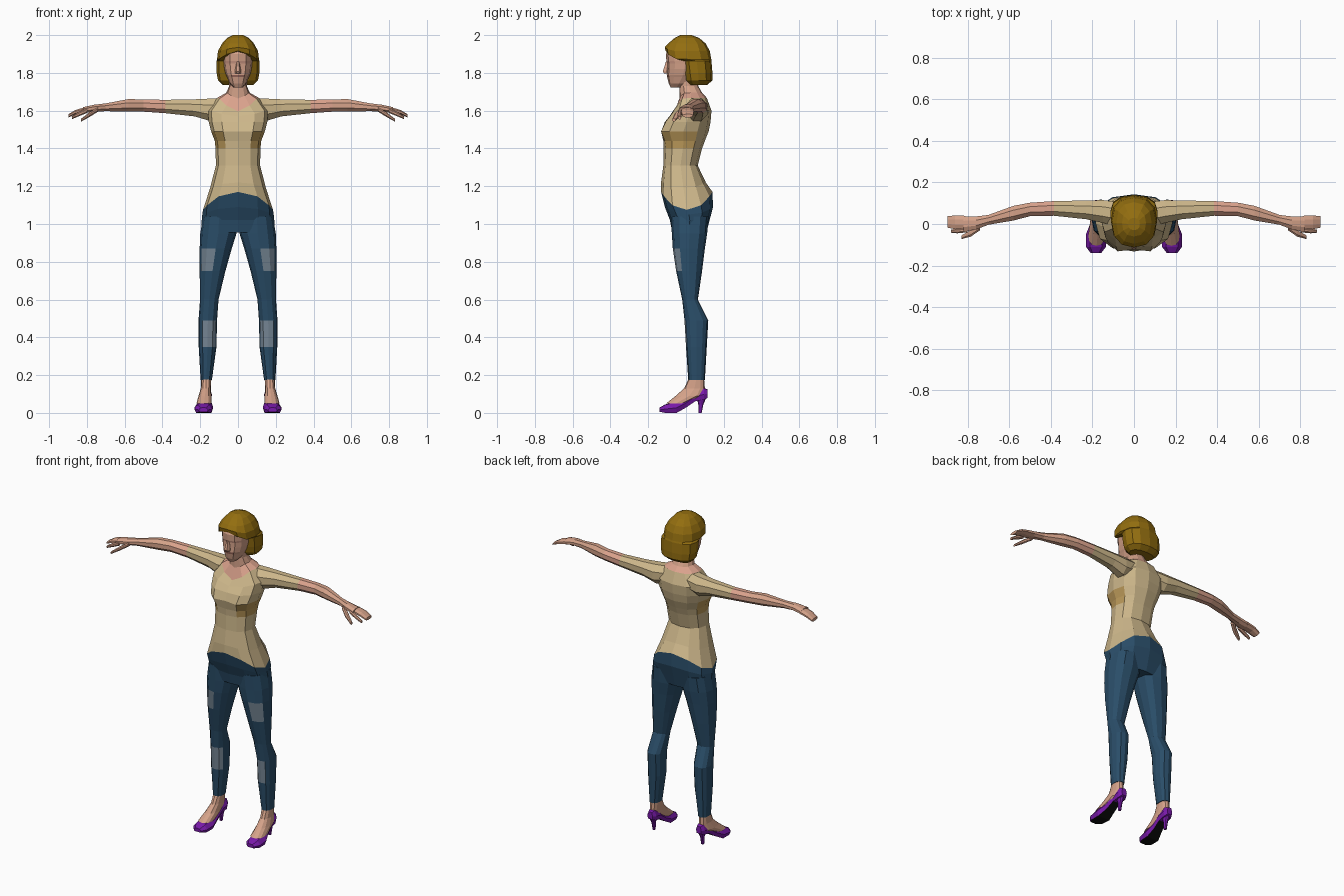
import bpy, bmesh, math
from mathutils import Vector

COLOURS = {
    "skin": (0.66, 0.36, 0.25), "pink_skin": (0.72, 0.37, 0.27), "lips": (0.30, 0.13, 0.10),
    "shirt": (0.62, 0.48, 0.26), "shirt_gold": (0.50, 0.32, 0.10),
    "denim": (0.023, 0.075, 0.14), "patch": (0.18, 0.24, 0.30),
    "hair": (0.29, 0.155, 0.005), "purple": (0.19, 0.01, 0.40), "sole": (0.004, 0.004, 0.004),
}
MATS = {}
for key, c in COLOURS.items():
    MATS[key] = bpy.data.materials.new(key)
    MATS[key].diffuse_color = (*c, 1)


def spow(v, p):
    return math.copysign(abs(v) ** p, v)


def ring(z, rx, f, b, drop=0, dip=0, cleft=0, cx=0, n=12, sq=0.85):
    """Level ring from y=f to y=b; drop lowers its sides, dip its front, cleft dents the front."""
    pts = []
    for k in range(n):
        c, s = math.cos(math.tau * k / n), math.sin(math.tau * k / n)
        front = max(0, -s) ** 4
        y = (f + b) / 2 + (b - f) / 2 * spow(s, sq)
        if s < -0.99:
            y += cleft
        pts.append(Vector((cx + rx * spow(c, sq), y, z - drop * c * c - dip * front)))
    return pts


def xring(x, cy, cz, ry, rz, n=8):
    """Upright ring across the x axis."""
    a = [math.tau * (k + 0.5) / n for k in range(n)]
    return [Vector((x, cy + 1.06 * ry * math.cos(t), cz + 1.06 * rz * math.sin(t))) for t in a]


def yring(y, cx, w, z0, z1):
    """Upright ring across the y axis, flat underneath."""
    shape = [(-0.8, 0), (0.8, 0), (1, 0.45), (0.6, 0.95), (0, 1), (-0.6, 0.95), (-1, 0.45)]
    return [Vector((cx + w * u, y, z0 + (z1 - z0) * v)) for u, v in shape]


def loft(name, rings, mats, rule=None, mirror=False):
    """Skin the rings, cap both ends; rule(centre, normal, band, side) picks the colour."""
    bm = bmesh.new()
    vs = [[bm.verts.new(p) for p in r] for r in rings]
    n, made = len(vs[0]), []
    for i in range(len(vs) - 1):
        for k in range(n):
            j = (k + 1) % n
            made.append((bm.faces.new((vs[i][k], vs[i][j], vs[i + 1][j], vs[i + 1][k])), i, k))
    made.append((bm.faces.new(vs[0]), -1, -1))
    made.append((bm.faces.new(vs[-1]), len(vs), -1))
    bmesh.ops.recalc_face_normals(bm, faces=bm.faces)
    if rule:
        for f, i, k in made:
            f.material_index = rule(f.calc_center_median(), f.normal, i, k)
    me = bpy.data.meshes.new(name)
    bm.to_mesh(me)
    bm.free()
    ob = bpy.data.objects.new(name, me)
    bpy.context.collection.objects.link(ob)
    for m in mats:
        me.materials.append(MATS[m])
    if mirror:
        ob.modifiers.new("mirror", "MIRROR").use_mirror_merge = False
    return ob


# Shirt with gold shading panels under the bust and along the ribs
loft("shirt_body", [
    ring(1.17, 0.185, -0.132, 0.14, drop=0.095),
    ring(1.22, 0.148, -0.132, 0.105, drop=0.03),
    ring(1.31, 0.117, -0.12, 0.062),
    ring(1.40, 0.119, -0.118, 0.085),
    ring(1.44, 0.123, -0.125, 0.10, cleft=0.005),
    ring(1.49, 0.142, -0.147, 0.12, cleft=0.025),
    ring(1.54, 0.155, -0.122, 0.13, cleft=0.01),
    ring(1.60, 0.16, -0.088, 0.135, dip=0.03),
    ring(1.668, 0.11, -0.058, 0.11, dip=0.072),
], ["shirt", "shirt_gold"],
    lambda c, n, i, k: int(i in (3, 4) and abs(c.x) > 0.045 and c.y < 0.06))

# Neckline and neck
loft("neck", [
    ring(1.668, 0.11, -0.058, 0.11, dip=0.072),
    ring(1.695, 0.062, -0.035, 0.085, dip=0.03),
    ring(1.73, 0.047, -0.035, 0.065),
    ring(1.80, 0.047, -0.04, 0.06),
], ["pink_skin", "skin"], lambda c, n, i, k: int(i > 0))

# Trousers: hips, then both legs with pale patches
loft("hips", [
    ring(1.17, 0.185, -0.132, 0.14, drop=0.095),
    ring(1.09, 0.189, -0.112, 0.143, drop=0.04),
    ring(1.02, 0.192, -0.085, 0.125),
    ring(0.955, 0.194, -0.072, 0.108),
], ["denim"])


def leg_rule(c, n, i, k):
    thigh = i == 2 and k in (9, 10)
    shin = i == 5 and k in (7, 8, 9)
    return int(thigh or shin)


loft("trouser_legs", [ring(z, rx, f, b, cx=cx) for z, cx, rx, f, b in [
    (1.04, 0.10, 0.085, -0.08, 0.12), (0.95, 0.104, 0.096, -0.075, 0.112),
    (0.87, 0.118, 0.085, -0.07, 0.10), (0.75, 0.135, 0.068, -0.052, 0.085),
    (0.60, 0.152, 0.049, -0.02, 0.063), (0.49, 0.16, 0.049, -0.008, 0.118),
    (0.35, 0.161, 0.047, 0.0, 0.11), (0.175, 0.168, 0.03, 0.012, 0.10)]],
    ["denim", "patch"], leg_rule, True)

# Feet and heeled shoes
loft("feet", [ring(z, rx, f, b, cx=cx) for z, cx, rx, f, b in [
    (0.19, 0.168, 0.027, 0.018, 0.095), (0.13, 0.17, 0.027, -0.01, 0.10),
    (0.09, 0.175, 0.034, -0.055, 0.09), (0.05, 0.18, 0.04, -0.105, 0.0)]], ["skin"], None, True)
loft("shoes", [yring(*r) for r in [
    (-0.14, 0.183, 0.025, 0.006, 0.028), (-0.11, 0.183, 0.048, 0.0, 0.045),
    (-0.05, 0.181, 0.05, 0.0, 0.06), (0.0, 0.175, 0.036, 0.028, 0.082),
    (0.05, 0.17, 0.031, 0.062, 0.12), (0.095, 0.168, 0.03, 0.07, 0.132),
    (0.115, 0.168, 0.018, 0.08, 0.125)]],
    ["purple", "sole"], lambda c, n, i, k: int(k == 0 and c.y < 0.04), True)
loft("shoe_heels", [
    ring(0.09, 0.024, 0.055, 0.112, cx=0.168, n=8),
    ring(0.045, 0.011, 0.065, 0.092, cx=0.168, n=8),
    ring(0.0, 0.008, 0.066, 0.083, cx=0.168, n=8)], ["purple"], None, True)

# Arms: sleeve, bare arm, fingers and thumb
loft("sleeves", [xring(*r) for r in [
    (0.06, 0.045, 1.615, 0.06, 0.055), (0.15, 0.06, 1.605, 0.056, 0.06),
    (0.23, 0.068, 1.615, 0.046, 0.046), (0.385, 0.075, 1.622, 0.036, 0.036)]],
    ["shirt"], None, True)
loft("arms", [xring(*r) for r in [
    (0.385, 0.075, 1.622, 0.036, 0.036), (0.50, 0.07, 1.627, 0.033, 0.033),
    (0.58, 0.052, 1.628, 0.036, 0.034), (0.70, 0.02, 1.618, 0.024, 0.021),
    (0.76, 0.005, 1.613, 0.032, 0.019), (0.82, 0.0, 1.603, 0.038, 0.016)]],
    ["pink_skin", "skin"], lambda c, n, i, k: int(i > 0), True)
loft("fingers", [xring(*r) for r in [
    (0.81, 0.008, 1.604, 0.032, 0.015), (0.86, 0.008, 1.592, 0.034, 0.012),
    (0.897, 0.01, 1.573, 0.028, 0.009)]], ["skin"], None, True)
loft("index_finger", [xring(*r) for r in [
    (0.80, -0.028, 1.60, 0.012, 0.013), (0.85, -0.034, 1.578, 0.011, 0.011),
    (0.88, -0.034, 1.562, 0.008, 0.008)]], ["skin"], None, True)
loft("thumbs", [xring(*r) for r in [
    (0.74, -0.015, 1.607, 0.015, 0.012), (0.785, -0.045, 1.58, 0.016, 0.013),
    (0.83, -0.064, 1.55, 0.009, 0.008)]], ["skin"], None, True)

# Head, with lips and eyelids coloured on the front faces
HEAD = [(1.722, 0.022, -0.08, -0.02), (1.745, 0.045, -0.092, 0.02), (1.778, 0.058, -0.1, 0.06),
        (1.79, 0.064, -0.102, 0.07), (1.82, 0.072, -0.1, 0.08), (1.85, 0.075, -0.1, 0.09),
        (1.862, 0.076, -0.104, 0.09), (1.90, 0.076, -0.106, 0.09), (1.95, 0.06, -0.085, 0.08)]


def face_rule(c, n, i, k):
    if i == 2 and k in (8, 9):
        return 1
    return 2 if i == 5 and k in (7, 8, 9, 10) else 0


loft("head", [ring(*r) for r in HEAD], ["skin", "lips", "pink_skin"], face_rule)
loft("nose", [ring(1.797, 0.015, -0.118, -0.08, n=6), ring(1.808, 0.017, -0.125, -0.08, n=6),
              ring(1.86, 0.007, -0.108, -0.08, n=6)], ["skin"])

# Bobbed hair: back and sides below, parted fringe above
loft("hair", [
    ring(1.735, 0.08, 0.02, 0.11, n=12),
    ring(1.76, 0.106, -0.005, 0.14, n=12),
    ring(1.80, 0.113, -0.012, 0.14, n=12),
    ring(1.862, 0.113, -0.02, 0.135, n=12),
    ring(1.872, 0.111, -0.108, 0.134, dip=-0.045),
    ring(1.915, 0.106, -0.113, 0.126, dip=-0.02),
    ring(1.955, 0.085, -0.095, 0.105),
    ring(1.985, 0.058, -0.06, 0.07),
    ring(2.0, 0.028, -0.03, 0.03),
], ["hair"])
